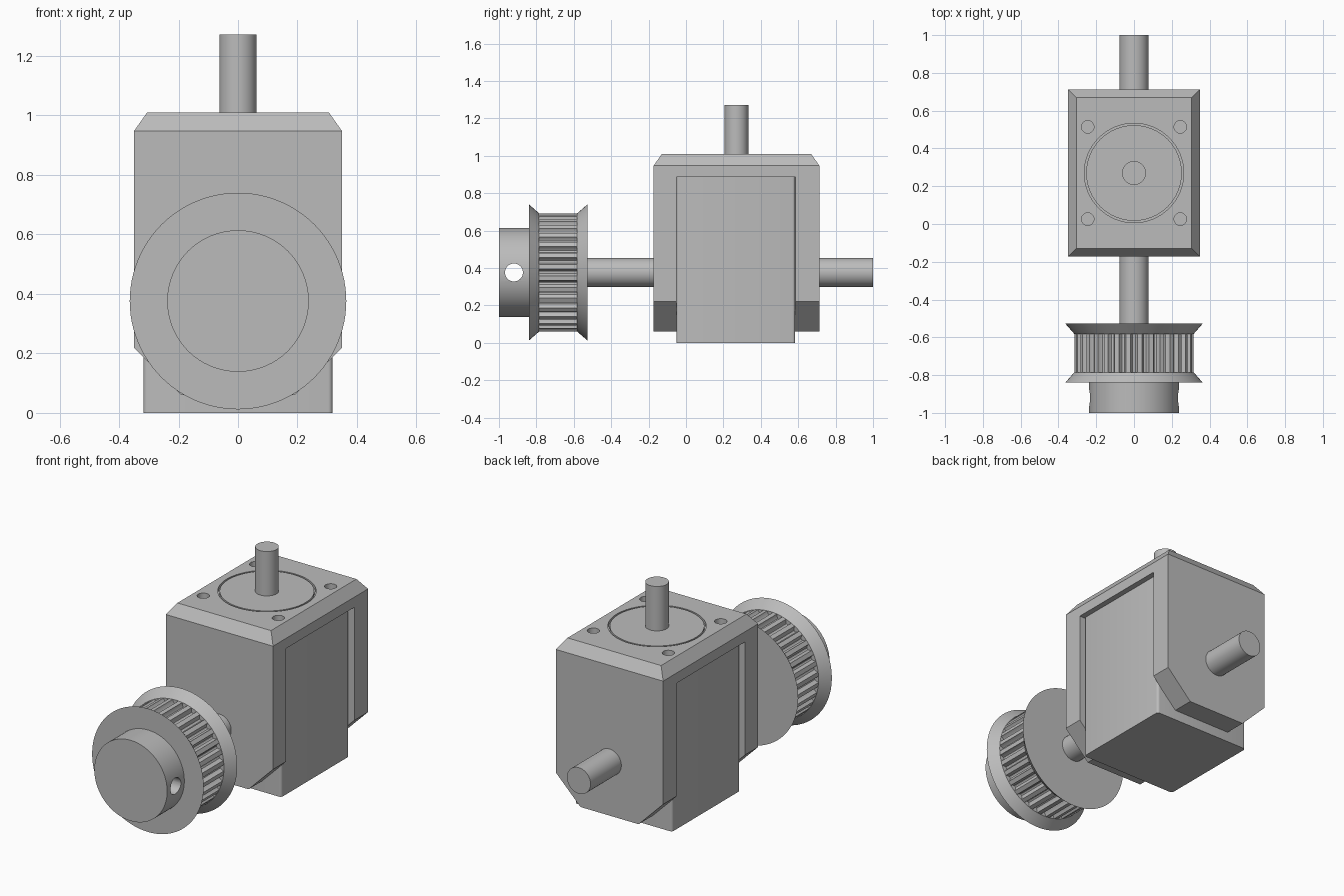
import bpy, bmesh, math
from mathutils import Matrix, Vector

cube = bpy.data.objects.get("Cube")
if cube:
    bpy.data.objects.remove(cube, do_unlink=True)

grey = bpy.data.materials.new("machined_grey")
grey.use_nodes = True
grey.diffuse_color = (0.5, 0.5, 0.5, 1)
grey.node_tree.nodes["Principled BSDF"].inputs["Base Color"].default_value = (0.5, 0.5, 0.5, 1)

BODY_Y = 0.27     # centre of the gearbox along y
AXLE_Z = 0.376    # height of the horizontal shaft
TURN = {"x": Matrix.Rotation(math.pi / 2, 4, "Y"),
        "y": Matrix.Rotation(-math.pi / 2, 4, "X"),
        "z": Matrix.Identity(4)}


def finish(name, bm):
    bmesh.ops.recalc_face_normals(bm, faces=bm.faces)
    mesh = bpy.data.meshes.new(name)
    bm.to_mesh(mesh)
    bm.free()
    obj = bpy.data.objects.new(name, mesh)
    bpy.context.collection.objects.link(obj)
    mesh.materials.append(grey)
    return obj


def rod(name, axis, start, end, r1, centre, r2=None, sides=64):
    """Cylinder or cone along an axis; centre gives the other two coordinates."""
    bm = bmesh.new()
    bmesh.ops.create_cone(bm, cap_ends=True, segments=sides, radius1=r1,
                          radius2=r1 if r2 is None else r2, depth=end - start)
    place = Vector(centre)
    place["xyz".index(axis)] = (start + end) / 2
    bm.transform(Matrix.Translation(place) @ TURN[axis])
    return finish(name, bm)


def box(name, low, high, bevel=0):
    bm = bmesh.new()
    bmesh.ops.create_cube(bm, size=1)
    low, high = Vector(low), Vector(high)
    for v in bm.verts:
        v.co = [(a + b) / 2 + c * (b - a) for a, b, c in zip(low, high, v.co)]
    if bevel:
        upright = [e for e in bm.edges
                   if abs(e.verts[0].co.z - e.verts[1].co.z) > 0.1]
        bmesh.ops.bevel(bm, geom=upright, offset=bevel, segments=4,
                        profile=0.5, affect="EDGES")
    return finish(name, bm)


def cut(target, cutter):
    mod = target.modifiers.new("cut", "BOOLEAN")
    mod.operation = "DIFFERENCE"
    mod.solver = "EXACT"
    mod.object = cutter
    bpy.context.view_layer.update()
    graph = bpy.context.evaluated_depsgraph_get()
    mesh = bpy.data.meshes.new_from_object(target.evaluated_get(graph))
    target.modifiers.clear()
    target.data = mesh
    bpy.data.objects.remove(cutter, do_unlink=True)


def prism(name, points, start, end):
    """Extrude an x-z outline along y."""
    bm = bmesh.new()
    face = bm.faces.new([bm.verts.new((x, start, z)) for x, z in points])
    moved = bmesh.ops.extrude_face_region(bm, geom=[face])["geom"]
    bmesh.ops.translate(bm, vec=(0, end - start, 0),
                        verts=[g for g in moved if isinstance(g, bmesh.types.BMVert)])
    return finish(name, bm)


# Gearbox housing: chamfered lower corners, tapered top
half = [(0.19, 0.06), (0.35, 0.22), (0.35, 0.947)]
outline = half + [(-x, z) for x, z in reversed(half)]
housing = prism("gearbox_housing", outline, -0.173, 0.713)
bm = bmesh.new()
bm.from_mesh(housing.data)
top = max(bm.faces, key=lambda f: f.calc_center_median().z)
bmesh.ops.inset_region(bm, faces=[top], thickness=0.063)
bmesh.ops.translate(bm, verts=top.verts, vec=(0, 0, 0.063))
bm.to_mesh(housing.data)
bm.free()

# Side recesses, round groove and screw holes
for side in (-1, 1):
    xs = sorted((side * 0.3, side * 0.5))
    cut(housing, box("recess_cutter", (xs[0], -0.052, -0.1), (xs[1], 0.585, 0.887)))
cut(housing, rod("groove_cutter", "z", 0.99, 1.1, 0.263, (0, BODY_Y, 0)))
for x in (-0.245, 0.245):
    for y in (-0.244, 0.244):
        cut(housing, rod("screw_cutter", "z", 0.93, 1.1, 0.033, (x, BODY_Y + y, 0), sides=32))

rod("top_cover", "z", 0.98, 1.01, 0.253, (0, BODY_Y, 0))
box("inner_block", (-0.318, -0.051, 0), (0.318, 0.584, 0.886), bevel=0.015)

# Shafts
rod("input_shaft", "z", 0.95, 1.272, 0.063, (0, BODY_Y, 0))
rod("output_shaft", "y", -0.6, 1.0, 0.077, (0, 0, AXLE_Z))

# Toothed belt wheel with round grooves
TEETH = 32
outer, depth = 0.316, 0.026
teeth = []
for i in range(TEETH):
    for step, drop in ((-0.3, 0), (-0.24, 0.55), (-0.12, 0.92), (0, 1),
                       (0.12, 0.92), (0.24, 0.55), (0.3, 0)):
        a = math.tau * (i + step) / TEETH
        r = outer - depth * drop
        teeth.append((r * math.cos(a), AXLE_Z + r * math.sin(a)))
prism("pulley_teeth", teeth, -0.8, -0.57)

# Flared flanges and hub with a cross hole
axle = (0, 0, AXLE_Z)
rod("front_flange", "y", -0.84, -0.785, 0.364, axle, r2=0.316, sides=96)
rod("rear_flange", "y", -0.582, -0.527, 0.316, axle, r2=0.364, sides=96)
hub = rod("pulley_hub", "y", -1.0, -0.83, 0.238, axle)
cut(hub, rod("cross_hole_cutter", "x", -0.5, 0.5, 0.048, (0, -0.92, AXLE_Z), sides=32))

# Smooth round surfaces, keep edges sharp
bpy.ops.object.select_all(action="DESELECT")
for obj in bpy.context.collection.objects:
    if obj.type == "MESH":
        obj.select_set(True)
        bpy.context.view_layer.objects.active = obj
bpy.ops.object.shade_smooth_by_angle(angle=math.radians(30))
